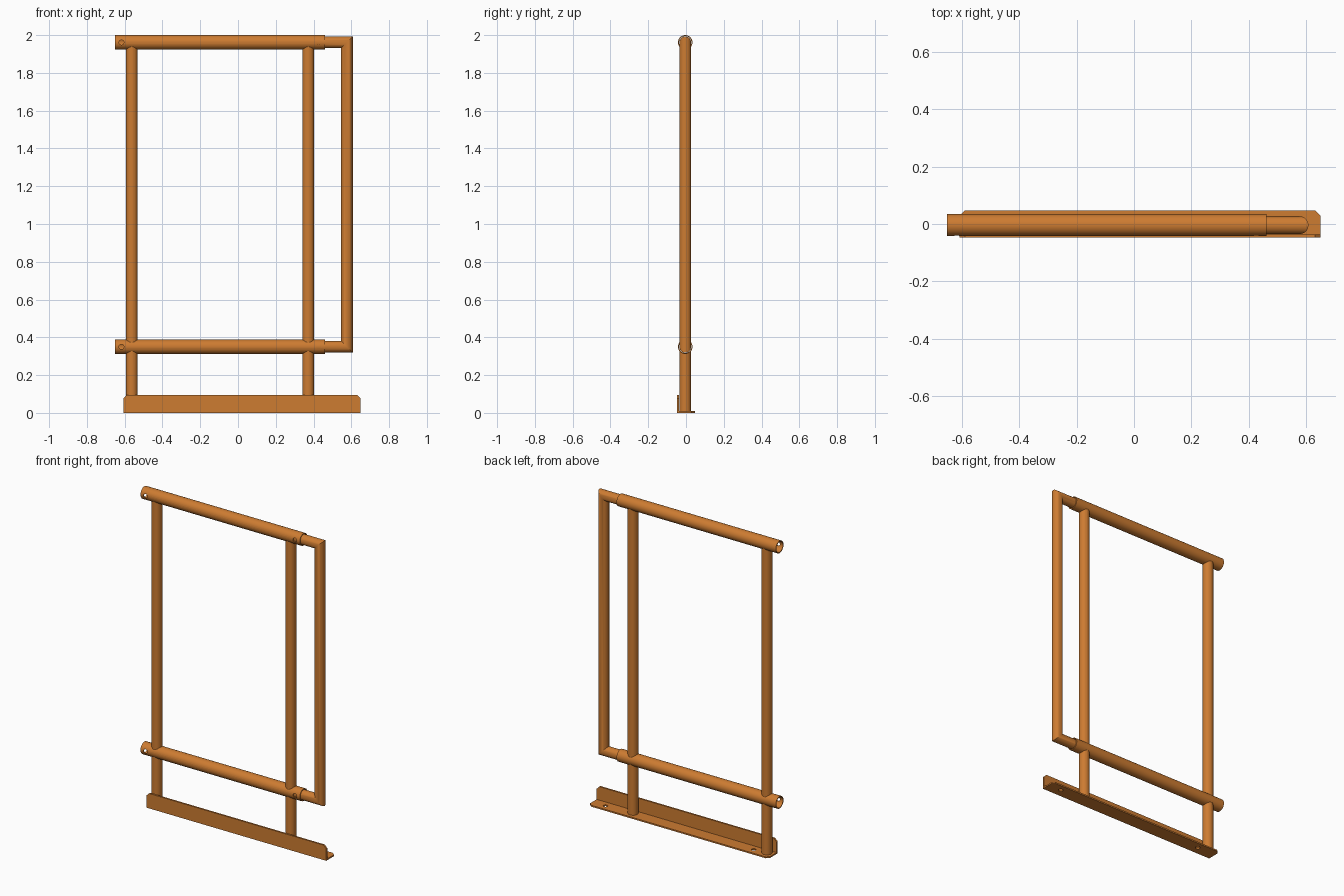
import bpy, bmesh, math
from mathutils import Vector

if "Cube" in bpy.data.objects:
    bpy.data.objects.remove(bpy.data.objects["Cube"], do_unlink=True)

SIDES = 32
Y = -0.004                      # depth of the pipe centre line
TOP_Z, LOW_Z = 1.9615, 0.35     # heights of the two sleeves
SLEEVE_R, BORE_R, PIPE_R = 0.0385, 0.033, 0.031
SLEEVE_X = (-0.651, 0.461)
POST_X = (-0.5625, 0.372)
BASE_X = (-0.607, 0.649)

orange = bpy.data.materials.new("orange paint")
orange.use_nodes = True
colour = (0.61, 0.20, 0.031, 1)
orange.diffuse_color = colour
orange.node_tree.nodes["Principled BSDF"].inputs["Base Color"].default_value = colour


def finish(name, bm):
    bmesh.ops.recalc_face_normals(bm, faces=bm.faces)
    me = bpy.data.meshes.new(name)
    bm.to_mesh(me)
    bm.free()
    me.materials.append(orange)
    ob = bpy.data.objects.new(name, me)
    bpy.context.collection.objects.link(ob)
    return ob


def loft(name, rings, closed=False):
    """Skin a list of point rings; closed joins the last ring to the first."""
    bm = bmesh.new()
    vr = [[bm.verts.new(p) for p in ring] for ring in rings]
    pairs = list(zip(vr, vr[1:])) + ([(vr[-1], vr[0])] if closed else [])
    for a, b in pairs:
        n = len(a)
        for i in range(n):
            bm.faces.new((a[i], a[(i + 1) % n], b[(i + 1) % n], b[i]))
    if not closed:
        bm.faces.new(vr[0])
        bm.faces.new(vr[-1])
    return finish(name, bm)


def circle(centre, u, v, r):
    c, u, v = Vector(centre), Vector(u), Vector(v)
    return [c + r * (math.cos(t) * u + math.sin(t) * v)
            for t in (2 * math.pi * i / SIDES for i in range(SIDES))]


def rod(name, a, b, r):
    axis = (Vector(b) - Vector(a)).normalized()
    u = axis.orthogonal().normalized()
    v = axis.cross(u)
    return loft(name, [circle(a, u, v, r), circle(b, u, v, r)])


def cut(ob, cutters):
    """Subtract the cutters, bake the result and remove them."""
    for c in cutters:
        m = ob.modifiers.new("cut", 'BOOLEAN')
        m.operation, m.solver, m.object = 'DIFFERENCE', 'EXACT', c
    dg = bpy.context.evaluated_depsgraph_get()
    dg.update()
    me = bpy.data.meshes.new_from_object(ob.evaluated_get(dg))
    ob.modifiers.clear()
    ob.data = me
    for c in cutters:
        bpy.data.objects.remove(c, do_unlink=True)


def plate(name, outline, offset):
    bm = bmesh.new()
    f = bm.faces.new([bm.verts.new(p) for p in outline])
    ext = bmesh.ops.extrude_face_region(bm, geom=[f], use_keep_orig=True)
    verts = [g for g in ext["geom"] if isinstance(g, bmesh.types.BMVert)]
    bmesh.ops.translate(bm, verts=verts, vec=offset)
    return finish(name, bm)


parts = []

# Hollow horizontal sleeves with pin holes in the front wall
for name, z in (("upper_sleeve", TOP_Z), ("lower_sleeve", LOW_Z)):
    x0, x1 = SLEEVE_X
    sleeve = loft(name, [circle((x, Y, z), (0, 1, 0), (0, 0, 1), r) for x, r in
                         ((x0, SLEEVE_R), (x1, SLEEVE_R), (x1, BORE_R), (x0, BORE_R))], True)
    cut(sleeve, [rod("pin_cutter", (x, -0.08, z), (x, Y, z), 0.013) for x in (-0.617, 0.426)])
    parts.append(sleeve)

# Posts, coped to fit around the sleeves
for side, x in zip(("right", "left"), POST_X):
    for part, z0, z1 in (("lower", 0.005, LOW_Z), ("upper", LOW_Z, TOP_Z)):
        post = rod(f"{side}_{part}_post", (x, Y, z0), (x, Y, z1), PIPE_R)
        cut(post, [rod("cope_cutter", (x - 0.1, Y, z), (x + 0.1, Y, z), SLEEVE_R - 0.002)
                   for z in ((LOW_Z,) if part == "lower" else (LOW_Z, TOP_Z))])
        parts.append(post)

# Sliding end frame with mitred corners
gx, ax = 0.5765, 0.36
parts.append(loft("sliding_frame", [
    circle((ax, Y, TOP_Z), (0, 0, 1), (0, 1, 0), PIPE_R),
    circle((gx, Y, TOP_Z), (1, 0, 1), (0, 1, 0), PIPE_R),
    circle((gx, Y, LOW_Z), (1, 0, -1), (0, 1, 0), PIPE_R),
    circle((ax, Y, LOW_Z), (0, 0, -1), (0, 1, 0), PIPE_R)]))

# Angle-iron base: upright toe board and floor flange with clipped corners
x0, x1 = BASE_X
T, C, D, H = 0.011, 0.018, 0.047, 0.094
parts.append(plate("toe_board", [(x0, -D, 0), (x1, -D, 0), (x1, -D, H - C),
                                 (x1 - C, -D, H), (x0 + C, -D, H), (x0, -D, H - C)], (0, T, 0)))
flange = plate("floor_flange", [(x0, T - D, 0), (x1, T - D, 0), (x1, D - C, 0),
                                (x1 - C, D, 0), (x0 + C, D, 0), (x0, D - C, 0)], (0, 0, 0.009))
cut(flange, [rod("bolt_cutter", (x, 0.006, -0.05), (x, 0.006, 0.05), 0.014)
             for x in (-0.477, 0.558)])
parts.append(flange)

# Smooth round pipes, keeping hard edges
bpy.ops.object.select_all(action='DESELECT')
for ob in parts:
    ob.select_set(True)
bpy.context.view_layer.objects.active = parts[0]
bpy.ops.object.shade_smooth_by_angle(angle=math.radians(30))
